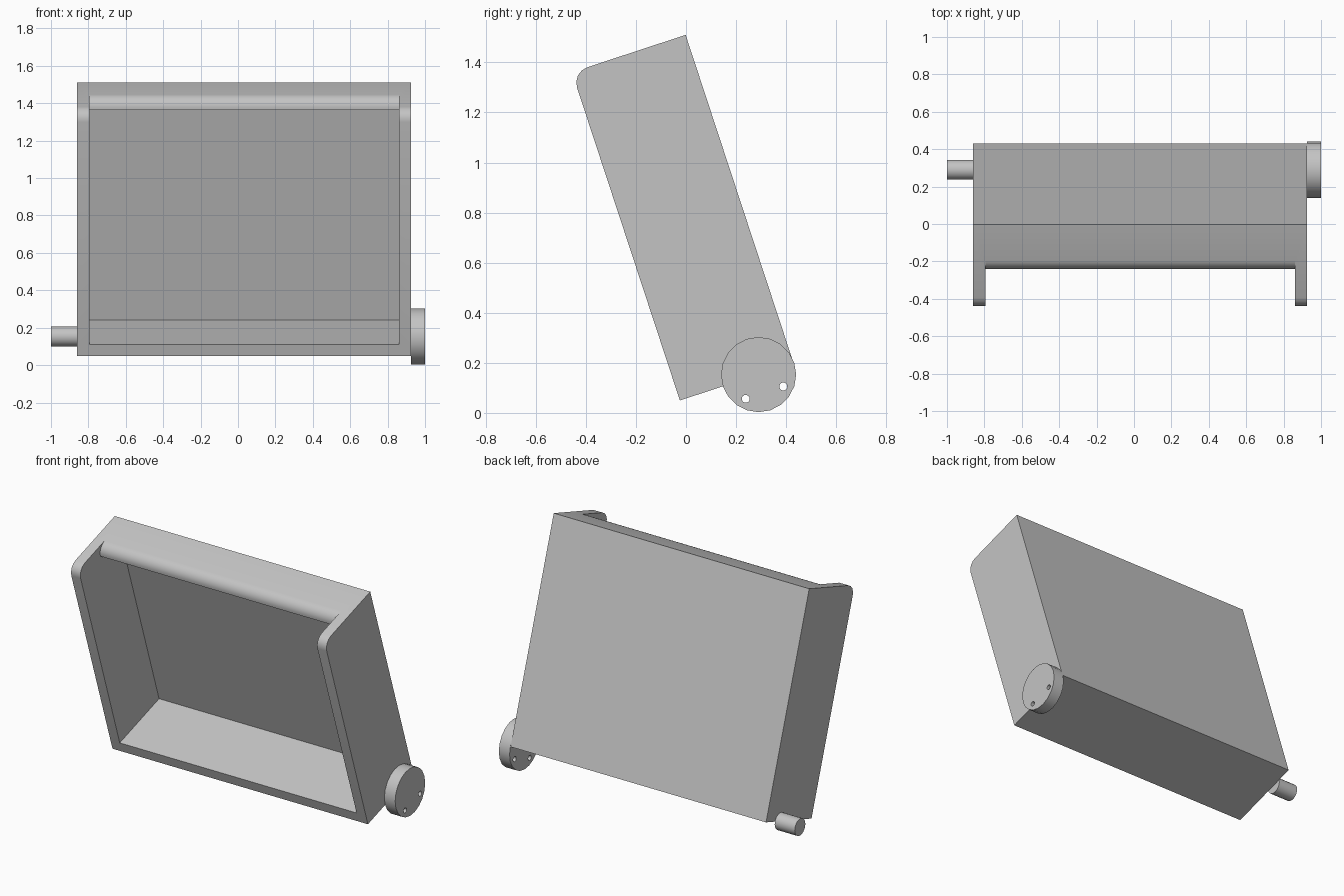
import bpy, bmesh, math
from mathutils import Matrix

cube = bpy.data.objects.get("Cube")
if cube:
    bpy.data.objects.remove(cube, do_unlink=True)

grey = bpy.data.materials.new("plain grey")
grey.use_nodes = True
colour = (0.55, 0.55, 0.55, 1)
grey.diffuse_color = colour
grey.node_tree.nodes["Principled BSDF"].inputs["Base Color"].default_value = colour

# Everything is built upright around the hinge axis, then leaned back
HINGE = Matrix.Translation((0, 0.29, 0.153)) @ Matrix.Rotation(math.radians(18.2), 4, 'X')
LEFT, RIGHT = 0.925, -0.86
FRONT, BACK, HEIGHT, WALL = -0.331, 0.147, 1.38, 0.065


def extrude_x(name, profile, x0, x1):
    """Solid with a (y, z) outline running from x0 to x1."""
    bm = bmesh.new()
    face = bm.faces.new([bm.verts.new((x0, y, z)) for y, z in profile])
    out = bmesh.ops.extrude_face_region(bm, geom=[face])
    new = [v for v in out["geom"] if isinstance(v, bmesh.types.BMVert)]
    bmesh.ops.translate(bm, verts=new, vec=(x1 - x0, 0, 0))
    bmesh.ops.recalc_face_normals(bm, faces=bm.faces)
    mesh = bpy.data.meshes.new(name)
    bm.to_mesh(mesh)
    bm.free()
    mesh.materials.append(grey)
    obj = bpy.data.objects.new(name, mesh)
    bpy.context.collection.objects.link(obj)
    obj.matrix_world = HINGE
    return obj


def arc(cy, cz, r, start, end, steps):
    angles = [math.radians(start + (end - start) * i / steps) for i in range(steps + 1)]
    return [(cy + r * math.cos(a), cz + r * math.sin(a)) for a in angles]


def circle(cy, cz, r, sides):
    return arc(cy, cz, r, 0, 360, sides)[:-1]


def activate(obj):
    bpy.ops.object.select_all(action='DESELECT')
    obj.select_set(True)
    bpy.context.view_layer.objects.active = obj


def cut(obj, cutter):
    mod = obj.modifiers.new("cut", 'BOOLEAN')
    mod.operation, mod.solver, mod.object = 'DIFFERENCE', 'EXACT', cutter
    bpy.context.view_layer.update()
    activate(obj)
    bpy.ops.object.modifier_apply(modifier=mod.name)
    bpy.data.objects.remove(cutter, do_unlink=True)


# Tray: block with a rounded upper front corner
block = [(FRONT, 0), (BACK, 0), (BACK, HEIGHT)]
block += arc(FRONT + WALL, HEIGHT - WALL, WALL, 90, 180, 4)
tray = extrude_x("tray", block, RIGHT, LEFT)

# Hollow: leaves a floor, back, sides and a short top lip with a rounded edge
lip = -0.123
hollow = [(-0.5, WALL), (BACK - WALL, WALL), (BACK - WALL, HEIGHT - WALL)]
hollow += arc(lip + WALL, HEIGHT - WALL, WALL, 180, 90, 6)
hollow += [(lip + WALL, HEIGHT + 0.1), (-0.5, HEIGHT + 0.1)]
cut(tray, extrude_x("hollow_cutter", hollow, RIGHT + WALL, LEFT - WALL))

# Hinge disc with two through holes, and the peg on the other side
disc = extrude_x("hinge_disc", circle(0, 0, 0.15, 20), LEFT, 1)
for side in (-1, 1):
    hole = circle(side * 0.079, -0.076, 0.016, 12)
    cut(disc, extrude_x("hole_cutter", hole, LEFT - 0.1, 1.1))
peg = extrude_x("hinge_peg", circle(0, 0, 0.053, 20), -1, RIGHT)

for obj in (tray, disc, peg):
    activate(obj)
    bpy.ops.object.shade_smooth_by_angle(angle=math.radians(35))
